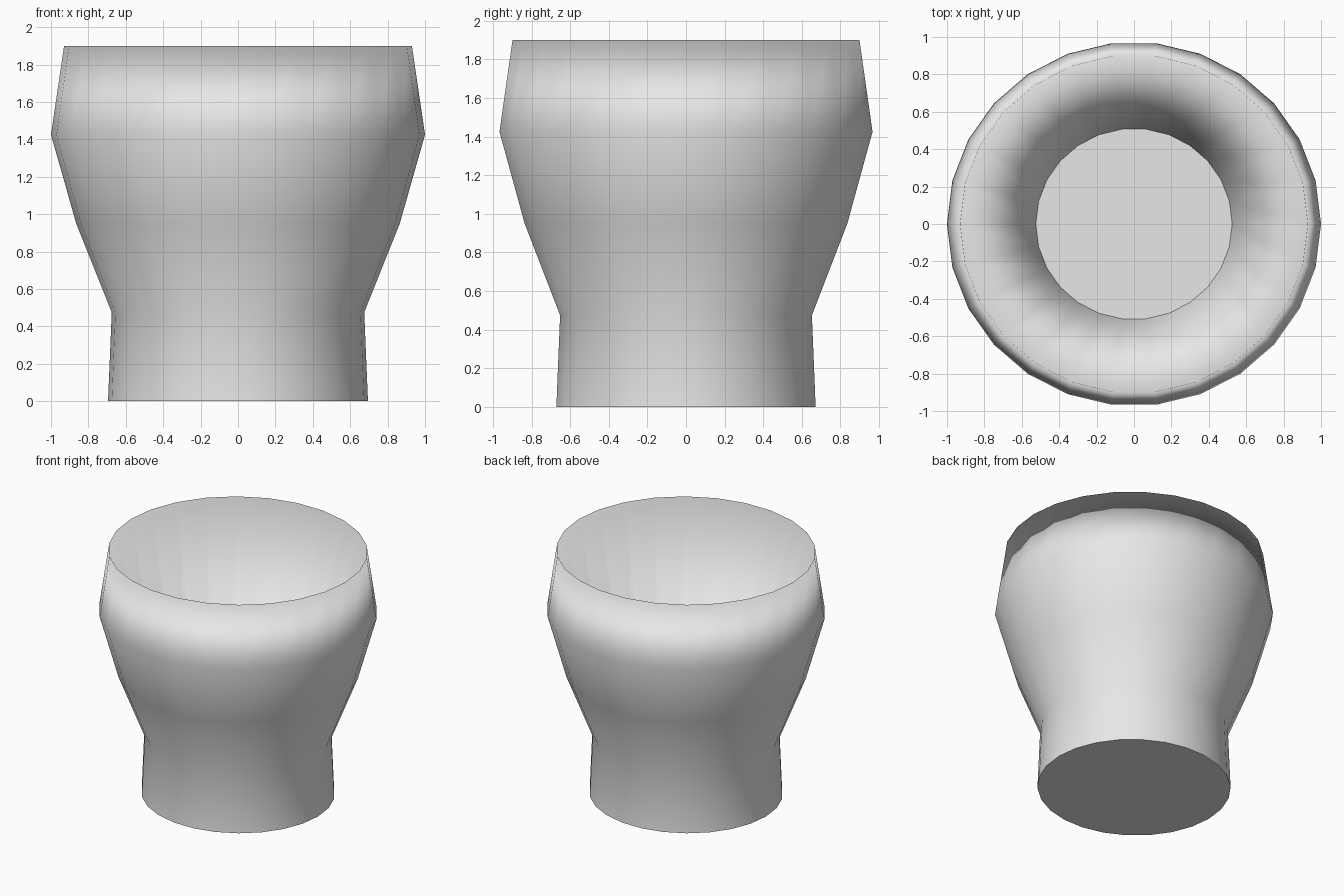
import bpy, bmesh
from math import cos, sin, pi

cube = bpy.data.objects.get("Cube")
if cube:
    bpy.data.objects.remove(cube, do_unlink=True)

SIDES = 26
DEPTH_SCALE = 0.973

# Outer wall from the foot up to the rim, then straight down to the inner floor
PROFILE = [(0.695, 0), (0.675, 0.475), (0.865, 0.95),
           (1.0, 1.425), (0.93, 1.9), (0.525, 0.2)]

# Plain grey clay
clay = bpy.data.materials.new("light grey")
clay.use_nodes = True
grey = (0.8, 0.8, 0.8, 1)
clay.diffuse_color = grey
clay.node_tree.nodes["Principled BSDF"].inputs["Base Color"].default_value = grey


def ring(bm, radius, z):
    angles = [2 * pi * i / SIDES for i in range(SIDES)]
    return [bm.verts.new((radius * cos(a), radius * DEPTH_SCALE * sin(a), z))
            for a in angles]


bm = bmesh.new()
rings = [ring(bm, r, z) for r, z in PROFILE]

# Walls
for low, high in zip(rings, rings[1:]):
    for i in range(SIDES):
        j = (i + 1) % SIDES
        bm.faces.new((low[i], low[j], high[j], high[i]))

# Underside and inner floor, with crisp borders
for cap in (bm.faces.new(rings[0][::-1]), bm.faces.new(rings[-1])):
    for edge in cap.edges:
        edge.smooth = False

for face in bm.faces:
    face.smooth = True

mesh = bpy.data.meshes.new("cup")
bm.to_mesh(mesh)
bm.free()
mesh.materials.append(clay)
cup = bpy.data.objects.new("cup", mesh)
bpy.context.collection.objects.link(cup)
